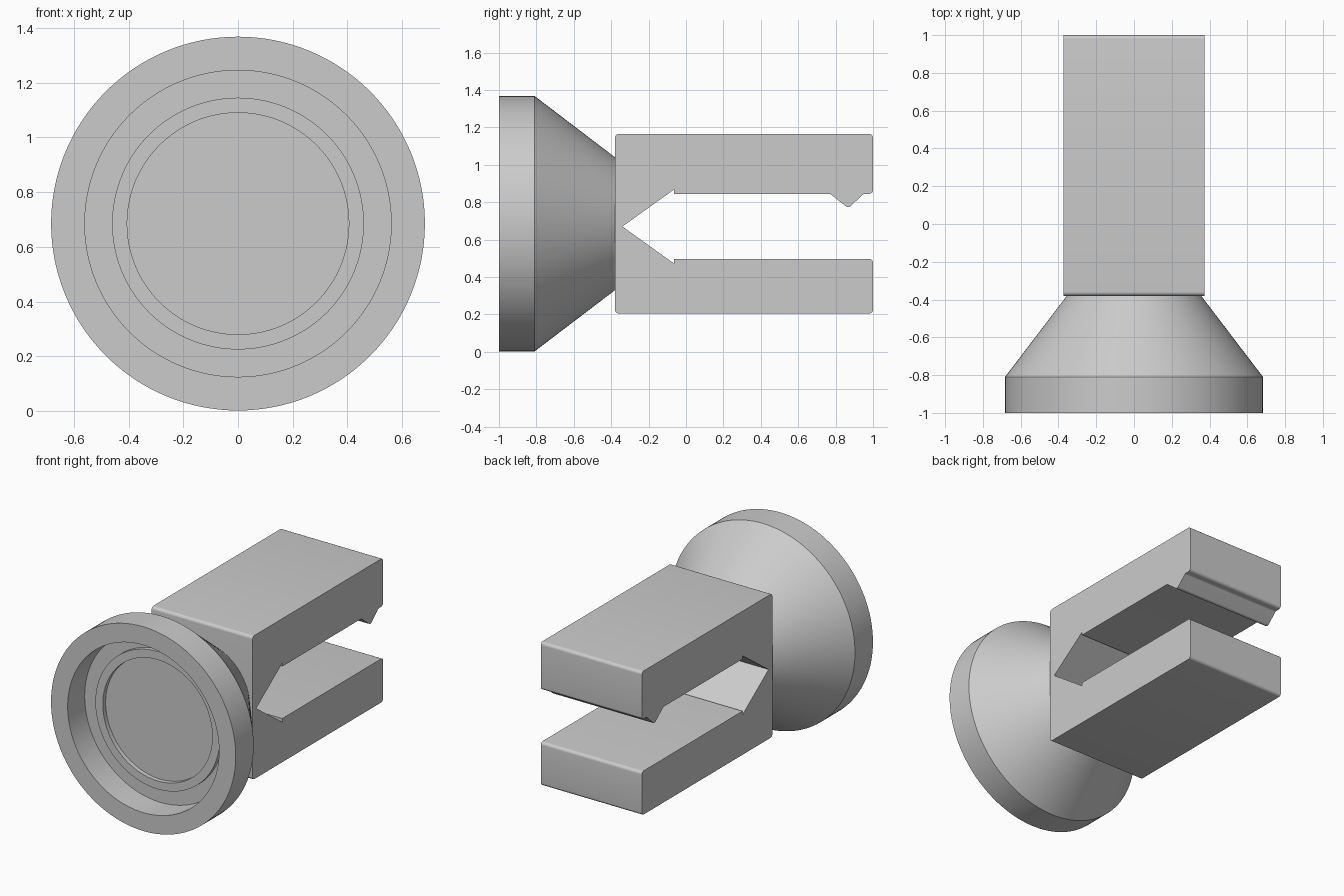
import bpy, bmesh, math
from mathutils import Vector

if "Cube" in bpy.data.objects:
    bpy.data.objects.remove(bpy.data.objects["Cube"])

ZC = 0.685  # height of the round base axis


def finish(name, bm):
    bmesh.ops.recalc_face_normals(bm, faces=bm.faces)
    me = bpy.data.meshes.new(name)
    bm.to_mesh(me)
    bm.free()
    ob = bpy.data.objects.new(name, me)
    bpy.context.collection.objects.link(ob)
    bpy.ops.object.select_all(action='DESELECT')
    ob.select_set(True)
    bpy.context.view_layer.objects.active = ob
    bpy.ops.object.shade_smooth_by_angle(angle=math.radians(28))
    return ob


def lathe(name, profile, n=128):
    """Revolve (radius, y) points around the y axis and cap both ends."""
    bm = bmesh.new()
    rings = []
    for r, y in profile:
        rings.append([bm.verts.new((r * math.cos(2 * math.pi * i / n), y,
                                    ZC + r * math.sin(2 * math.pi * i / n)))
                      for i in range(n)])
    for a, b in zip(rings, rings[1:]):
        for i in range(n):
            j = (i + 1) % n
            bm.faces.new((a[i], a[j], b[j], b[i]))
    bm.faces.new(rings[0])
    bm.faces.new(rings[-1])
    return finish(name, bm)


def rounded(points, steps=5):
    """Fillet each (y, z, radius) corner of a closed outline."""
    out = []
    for k, (y, z, r) in enumerate(points):
        p = Vector((y, z))
        if r == 0:
            out.append(p)
            continue
        u = (Vector(points[k - 1][:2]) - p).normalized()
        v = (Vector(points[(k + 1) % len(points)][:2]) - p).normalized()
        half = u.angle(v) / 2
        centre = p + (u + v).normalized() * (r / math.sin(half))
        a = p + u * (r / math.tan(half)) - centre
        b = p + v * (r / math.tan(half)) - centre
        for i in range(steps + 1):
            d = a.lerp(b, i / steps).normalized() * r
            out.append(centre + d)
    return out


# Round base: flared cone with a stepped recess in the front
lathe("flared_base", [
    (0.405, -0.82), (0.405, -0.85), (0.46, -0.85), (0.46, -0.82),
    (0.56, -0.82), (0.56, -1.0), (0.683, -1.0), (0.683, -0.81),
    (0.348, -0.37)])

# Forked clip: side outline with V notch and a catch on the upper jaw
R = 0.02
outline = rounded([
    (-0.38, 0.205, R), (1.0, 0.205, R), (1.0, 0.497, R),
    (-0.065, 0.497, 0), (-0.065, 0.473, 0), (-0.34, 0.67, 0),
    (-0.065, 0.867, 0), (-0.065, 0.845, 0),
    (0.77, 0.845, R), (0.868, 0.768, R), (0.95, 0.845, R),
    (1.0, 0.845, R), (1.0, 1.165, R), (-0.38, 1.165, R)])
bm = bmesh.new()
face = bm.faces.new([bm.verts.new((-0.373, p.x, p.y)) for p in outline])
ext = bmesh.ops.extrude_face_region(bm, geom=[face], use_keep_orig=True)
bmesh.ops.translate(bm, vec=(0.746, 0, 0),
                    verts=[g for g in ext["geom"] if isinstance(g, bmesh.types.BMVert)])
finish("forked_clip", bm)
